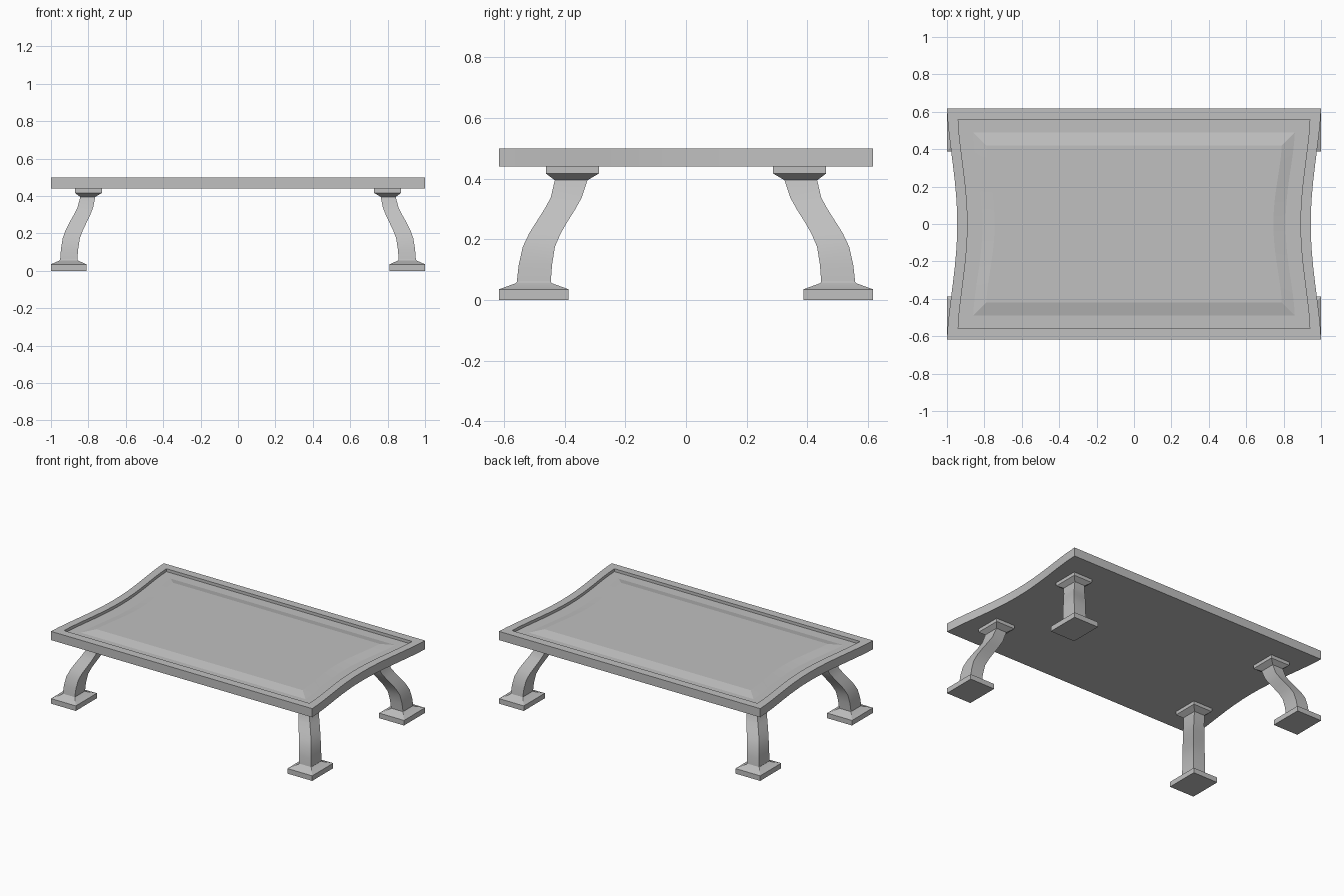
import bpy, bmesh
from math import cos, pi, radians

cube = bpy.data.objects.get("Cube")
if cube:
    bpy.data.objects.remove(cube, do_unlink=True)

grey = bpy.data.materials.new("plain grey")
grey.use_nodes = True
colour = (0.53, 0.53, 0.53, 1)
grey.diffuse_color = colour
grey.node_tree.nodes["Principled BSDF"].inputs["Base Color"].default_value = colour


def bridge(bm, a, b):
    """Join two vertex loops of equal length with quads."""
    for i in range(len(a)):
        j = (i + 1) % len(a)
        bm.faces.new((a[i], a[j], b[j], b[i]))


def finish(bm, name, angle):
    bmesh.ops.recalc_face_normals(bm, faces=bm.faces[:])
    mesh = bpy.data.meshes.new(name)
    bm.to_mesh(mesh)
    bm.free()
    mesh.materials.append(grey)
    ob = bpy.data.objects.new(name, mesh)
    bpy.context.collection.objects.link(ob)
    bpy.ops.object.select_all(action="DESELECT")
    ob.select_set(True)
    bpy.context.view_layer.objects.active = ob
    bpy.ops.object.shade_smooth_by_angle(angle=radians(angle))
    return ob


# Tabletop: straight front and back, ends bowed inward
STEPS = 16


def top_outline(bm, hx, hy, bow, z):
    us = [2 * i / STEPS - 1 for i in range(STEPS + 1)]
    side = [(hx - bow * max(cos(pi * u / 2), 0) ** 1.5, hy * u) for u in us]
    pts = side + [(-x, y) for x, y in reversed(side)]
    return [bm.verts.new((x, y, z)) for x, y in pts]


def cap_strips(bm, loop):
    n = len(loop)
    for i in range(STEPS):
        bm.faces.new((loop[i], loop[i + 1], loop[n - 2 - i], loop[n - 1 - i]))


# Rim, recessed border and raised centre panel
top_levels = [
    (1.0, 0.617, 0.055, 0.44),
    (1.0, 0.617, 0.055, 0.50),
    (0.94, 0.56, 0.05, 0.50),
    (0.94, 0.56, 0.05, 0.48),
    (0.86, 0.49, 0.05, 0.48),
    (0.79, 0.42, 0.045, 0.496),
]
bm = bmesh.new()
loops = [top_outline(bm, *level) for level in top_levels]
for a, b in zip(loops, loops[1:]):
    bridge(bm, a, b)
cap_strips(bm, loops[0])
cap_strips(bm, loops[-1])
finish(bm, "tabletop", 11)

# Legs: z, inward sweep (0 foot, 1 top), half width, half depth
FOOT, TOP = (0.905, 0.502), (0.80, 0.375)
leg_levels = [
    (0.0, 0, 0.095, 0.115),
    (0.035, 0, 0.095, 0.115),
    (0.055, 0, 0.05, 0.06),
    (0.06, 0, 0.046, 0.056),
    (0.115, 0.04, 0.046, 0.055),
    (0.175, 0.13, 0.046, 0.053),
    (0.22, 0.29, 0.046, 0.052),
    (0.26, 0.48, 0.046, 0.051),
    (0.30, 0.68, 0.044, 0.051),
    (0.337, 0.84, 0.042, 0.051),
    (0.395, 0.97, 0.04, 0.054),
    (0.417, 1, 0.0725, 0.0875),
    (0.44, 1, 0.0725, 0.0875),
]


def leg(name, sx, sy):
    bm = bmesh.new()
    rings = []
    for z, t, hx, hy in leg_levels:
        cx = FOOT[0] + (TOP[0] - FOOT[0]) * t
        cy = FOOT[1] + (TOP[1] - FOOT[1]) * t
        corners = ((-1, -1), (1, -1), (1, 1), (-1, 1))
        rings.append([bm.verts.new((sx * (cx + a * hx), sy * (cy + b * hy), z))
                      for a, b in corners])
    for a, b in zip(rings, rings[1:]):
        bridge(bm, a, b)
    bm.faces.new(rings[0])
    bm.faces.new(rings[-1])
    finish(bm, name, 30)


for sx, side in ((1, "left"), (-1, "right")):
    for sy, end in ((-1, "front"), (1, "back")):
        leg(f"{end}_{side}_leg", sx, sy)
